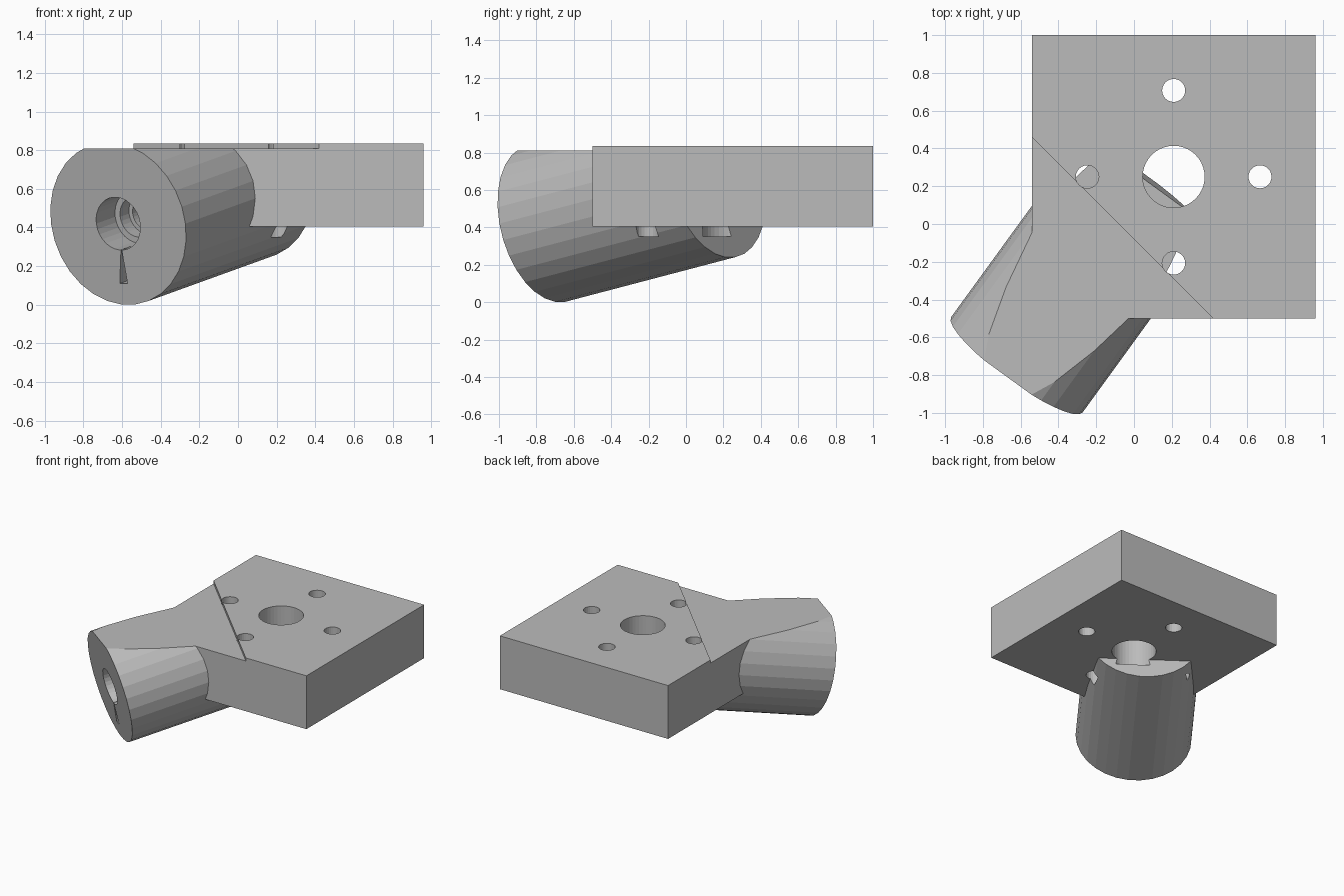
import bpy
import bmesh
import math
from mathutils import Matrix, Vector

if "Cube" in bpy.data.objects:
    bpy.data.objects.remove(bpy.data.objects["Cube"], do_unlink=True)

grey = bpy.data.materials.new("plain grey")
grey.use_nodes = True
COLOUR = (0.5, 0.5, 0.5, 1)
grey.diffuse_color = COLOUR
grey.node_tree.nodes["Principled BSDF"].inputs["Base Color"].default_value = COLOUR


def prism(name, outline, z0, z1, frame=None):
    """Extrude an outline between two heights in a local frame."""
    bm = bmesh.new()
    face = bm.faces.new([bm.verts.new((x, y, z0)) for x, y in outline])
    ext = bmesh.ops.extrude_face_region(bm, geom=[face])
    moved = [v for v in ext["geom"] if isinstance(v, bmesh.types.BMVert)]
    bmesh.ops.translate(bm, verts=moved, vec=(0, 0, z1 - z0))
    bmesh.ops.recalc_face_normals(bm, faces=bm.faces)
    if frame:
        bm.transform(frame)
    mesh = bpy.data.meshes.new(name)
    bm.to_mesh(mesh)
    bm.free()
    mesh.materials.append(grey)
    obj = bpy.data.objects.new(name, mesh)
    bpy.context.collection.objects.link(obj)
    return obj


def circle(r, n, cx=0, cy=0):
    return [(cx + r * math.cos(math.tau * i / n), cy + r * math.sin(math.tau * i / n))
            for i in range(n)]


def combine(target, tool, operation="DIFFERENCE"):
    """Apply a boolean and discard the tool."""
    tool.hide_render = True
    mod = target.modifiers.new("boolean", "BOOLEAN")
    mod.operation, mod.object, mod.solver = operation, tool, "EXACT"
    graph = bpy.context.evaluated_depsgraph_get()
    mesh = bpy.data.meshes.new_from_object(target.evaluated_get(graph))
    target.modifiers.clear()
    target.data = mesh
    bpy.data.objects.remove(tool, do_unlink=True)


# Frame of the tilted barrel: local z runs along its axis, local y points down
heading, rise = math.radians(54), math.radians(12)
axis = Vector((math.cos(heading) * math.cos(rise),
               math.sin(heading) * math.cos(rise), math.sin(rise)))
side = Vector((math.sin(heading), -math.cos(heading), 0))
barrel_frame = Matrix((side, axis.cross(side), axis)).transposed().to_4x4()
barrel_frame.translation = (-0.62, -0.745, 0.42)

# Square mounting plate
bracket = prism("mounting_bracket", [(-0.54, -0.5), (0.96, -0.5), (0.96, 1), (-0.54, 1)],
                0.405, 0.835)

# Barrel, trimmed so that it stays below the top of the plate
barrel = prism("barrel", circle(0.43, 30), 0, 1.15, barrel_frame)
combine(barrel, prism("trim", [(-2, -2), (2, -2), (2, 2), (-2, 2)], 0.83, 2))
combine(bracket, barrel, "UNION")

# Lowered corner
combine(bracket, prism("corner_step", [(-2, 1.92), (-2, -2), (1.92, -2)], 0.81, 2))

# Central hole and four bolt holes, blind where they meet the barrel
cx, cy, pitch = 0.21, 0.25, 0.457
combine(bracket, prism("centre_hole", circle(0.164, 40, cx, cy), 0.352, 2))
for dx, dy in ((1, 0), (-1, 0), (0, 1), (0, -1)):
    outline = circle(0.061, 24, cx + dx * pitch, cy + dy * pitch)
    combine(bracket, prism("bolt_hole", outline, 0.352, 2))

# Stepped bore in the barrel's open end
for radius, depth in ((0.14, 0.17), (0.108, 0.25), (0.085, 0.5)):
    combine(bracket, prism("bore", circle(radius, 30), -0.1, depth, barrel_frame))

# Wedge-shaped notch below the bore
combine(bracket, prism("notch", [(0, 0.12), (0.012, 0.317), (-0.038, 0.317)],
                       -0.1, 0.08, barrel_frame))

bracket.data.name = "mounting_bracket"
for poly in bracket.data.polygons:
    poly.material_index = 0
bpy.context.view_layer.objects.active = bracket
bracket.select_set(True)
bpy.ops.object.shade_smooth_by_angle(angle=math.radians(5))
